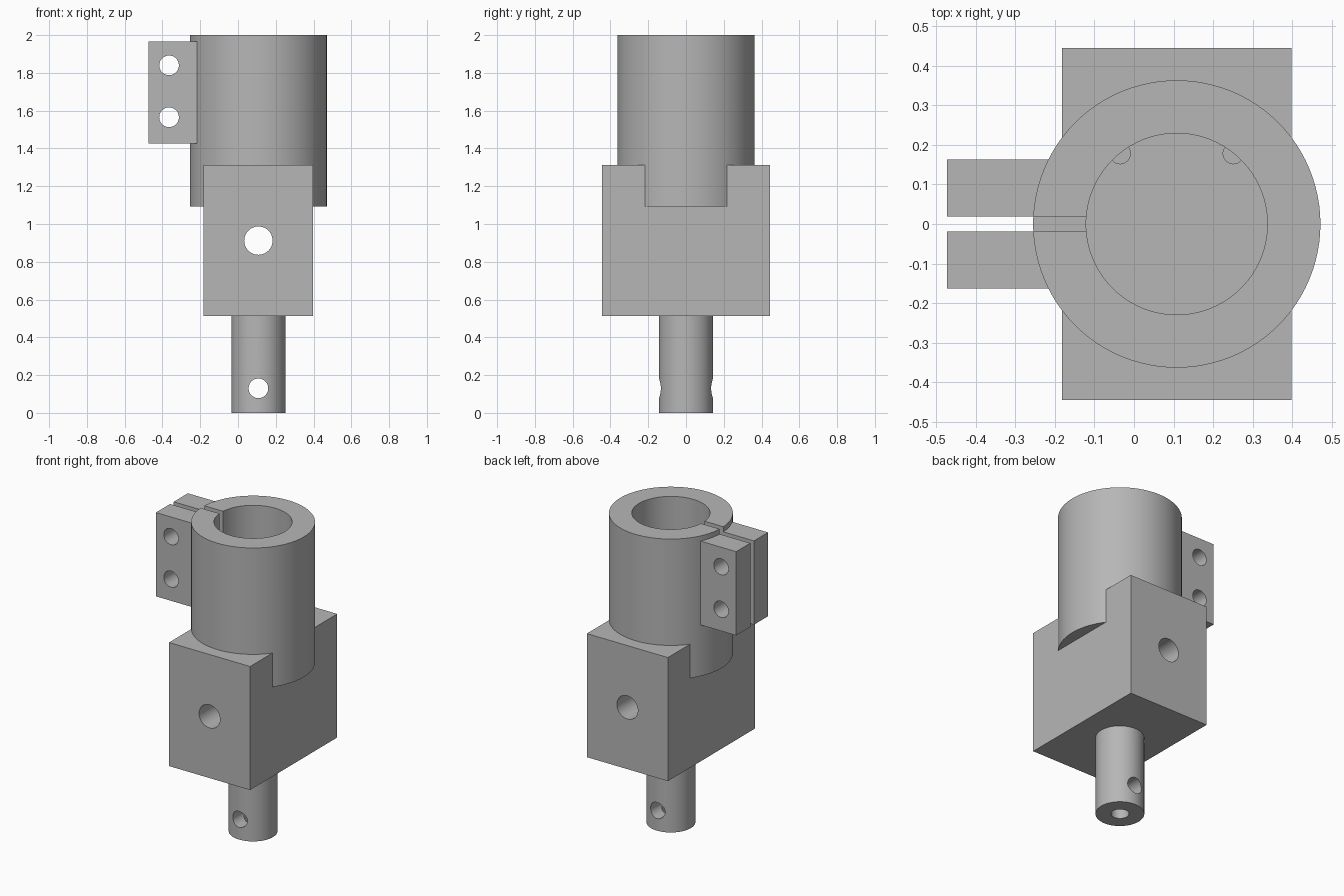
import bpy
from math import radians

old = bpy.data.objects.get("Cube")
if old:
    bpy.data.objects.remove(old, do_unlink=True)

# Plain machined metal
steel = bpy.data.materials.new("grey_steel")
steel.use_nodes = True
GREY = (0.47, 0.47, 0.47, 1)
steel.diffuse_color = GREY
steel.node_tree.nodes["Principled BSDF"].inputs["Base Color"].default_value = GREY

AXIS = 0.108  # x of the socket and shaft axis


def finish(name):
    ob = bpy.context.object
    ob.name = name
    bpy.ops.object.transform_apply(location=True, rotation=True, scale=True)
    ob.data.materials.append(steel)
    return ob


def box(name, x, y, z):
    mid = [(a + b) / 2 for a, b in (x, y, z)]
    bpy.ops.mesh.primitive_cube_add(size=1, location=mid)
    bpy.context.object.scale = [b - a for a, b in (x, y, z)]
    return finish(name)


def rod(name, radius, low, high, x=AXIS, y=0, sides=96):
    bpy.ops.mesh.primitive_cylinder_add(
        vertices=sides, radius=radius, depth=high - low, location=(x, y, (low + high) / 2))
    return finish(name)


def cross_hole(name, radius, x, z):
    bpy.ops.mesh.primitive_cylinder_add(
        vertices=48, radius=radius, depth=1.2, location=(x, 0, z), rotation=(radians(90), 0, 0))
    return finish(name)


def combine(target, other, operation):
    mod = target.modifiers.new(other.name, "BOOLEAN")
    mod.operation = operation
    mod.solver = "EXACT"
    mod.object = other
    bpy.ops.object.select_all(action="DESELECT")
    target.select_set(True)
    bpy.context.view_layer.objects.active = target
    bpy.ops.object.modifier_apply(modifier=mod.name)
    bpy.data.objects.remove(other, do_unlink=True)


# Solid parts: block, clamp socket, mounting shaft and clamp ears
body = box("clamp_holder", (-0.182, 0.398), (-0.445, 0.445), (0.513, 1.312))
solids = [
    rod("socket", 0.363, 1.093, 2.0),
    rod("shaft", 0.143, 0, 0.6),
    box("front_ear", (-0.473, -0.16), (-0.163, -0.019), (1.425, 1.967)),
    box("back_ear", (-0.473, -0.16), (0.019, 0.163), (1.425, 1.967)),
]
for part in solids:
    combine(body, part, "UNION")

# Bore, clamp slot and drilled holes
cuts = [
    rod("bore", 0.229, 1.093, 2.1),
    box("slot", (-0.6, 0), (-0.019, 0.019), (1.425, 2.1)),
    cross_hole("block_hole", 0.075, AXIS, 0.912),
    cross_hole("shaft_pin_hole", 0.052, AXIS, 0.13),
    cross_hole("upper_bolt_hole", 0.052, -0.365, 1.84),
    cross_hole("lower_bolt_hole", 0.052, -0.365, 1.565),
    rod("shaft_end_hole", 0.053, -0.1, 0.32, sides=48),
]
# Small blind holes at the edge of the bore floor
for side in (-1, 1):
    cuts.append(rod("floor_hole", 0.026, 0.95, 1.11, AXIS + side * 0.143, 0.178, 24))
for cutter in cuts:
    combine(body, cutter, "DIFFERENCE")

bpy.ops.object.select_all(action="DESELECT")
body.select_set(True)
bpy.context.view_layer.objects.active = body
bpy.ops.object.shade_smooth_by_angle(angle=radians(30))
